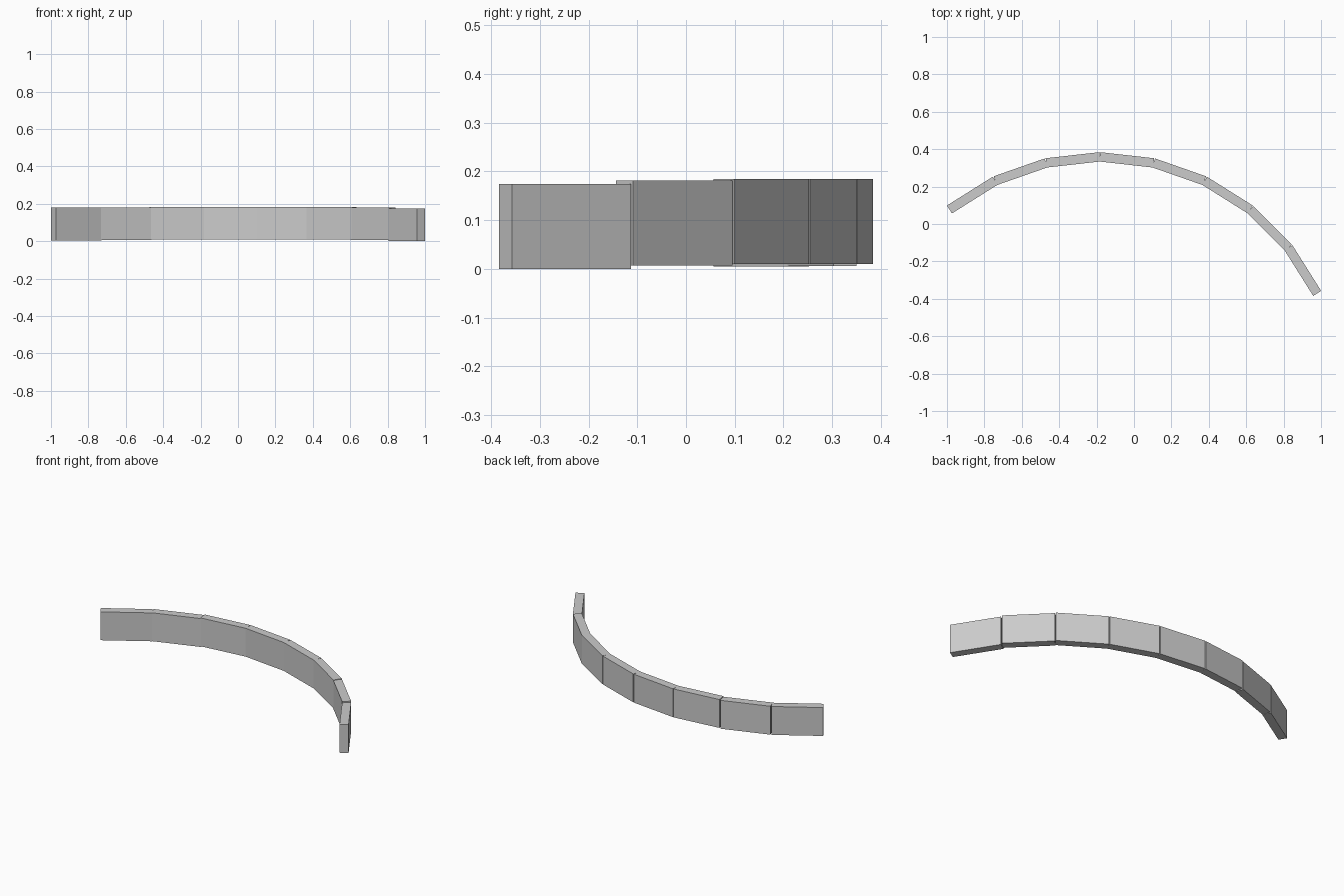
import bpy
import math

if "Cube" in bpy.data.objects:
    bpy.data.objects.remove(bpy.data.objects["Cube"])

# Curved low wall: eight straight blocks turning 90/7 degrees at each joint
STEP = math.radians(90 / 7)
LENGTH, THICK, HEIGHT = 0.2888, 0.05, 0.174
BASES = [0.005, 0.006, 0.010, 0.010, 0.010, 0.010, 0.007, 0.0]

grey = bpy.data.materials.new("light_grey")
grey.diffuse_color = (0.6, 0.6, 0.6, 1)
grey.use_nodes = True
grey.node_tree.nodes["Principled BSDF"].inputs["Base Color"].default_value = grey.diffuse_color


def block(name, centre, angle):
    bpy.ops.mesh.primitive_cube_add(size=1, location=centre, rotation=(0, 0, angle))
    ob = bpy.context.object
    ob.name = name
    ob.scale = (LENGTH, THICK, HEIGHT)
    ob.data.materials.append(grey)


# Start joint of the arc at the left end
x, y = -0.9867, 0.0777
for i, base in enumerate(BASES):
    a = STEP * (2.5 - i)
    dx, dy = LENGTH * math.cos(a), LENGTH * math.sin(a)
    block(f"wall_segment_{i + 1}", (x + dx / 2, y + dy / 2, base + HEIGHT / 2), a)
    x, y = x + dx, y + dy
